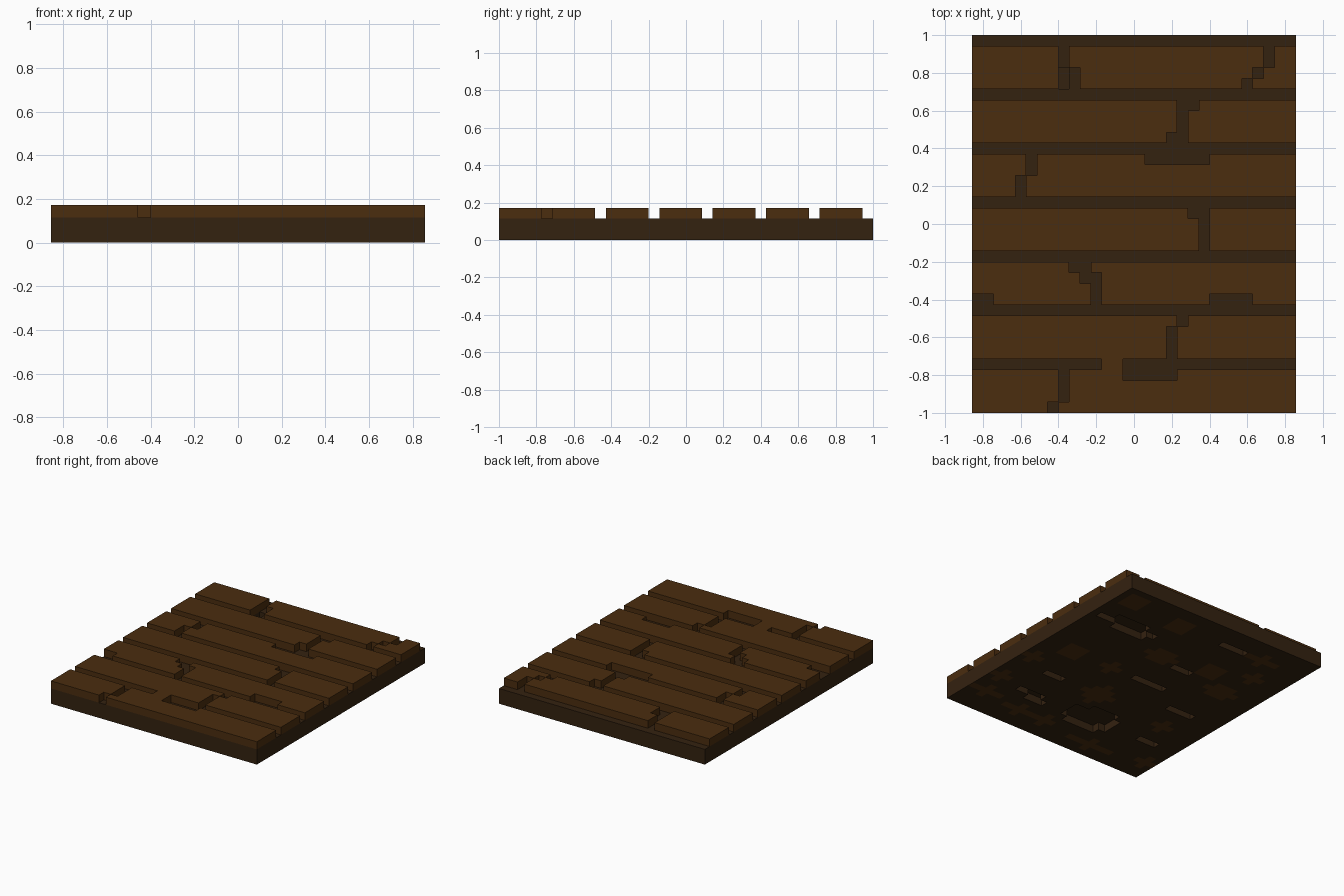
import bpy
import bmesh
from mathutils import Vector

cube = bpy.data.objects.get("Cube")
if cube:
    bpy.data.objects.remove(cube, do_unlink=True)

U = 2 / 35          # edge of one block
NX, NY = 30, 35     # floor size in blocks


def make_material(name, rgb):
    mat = bpy.data.materials.new(name)
    mat.use_nodes = True
    mat.diffuse_color = (*rgb, 1)
    bsdf = mat.node_tree.nodes["Principled BSDF"]
    bsdf.inputs["Base Color"].default_value = (*rgb, 1)
    bsdf.inputs["Roughness"].default_value = 0.9
    return mat


plank_brown = make_material("plank_brown", (0.070, 0.026, 0.0046))
dark_brown = make_material("dark_brown", (0.034, 0.0160, 0.0052))


def cells(i0, i1, j0, j1):
    """Blocks of an inclusive rectangle."""
    return {(i, j) for i in range(i0, i1 + 1) for j in range(j0, j1 + 1)}


def build_blocks(name, blocks, mats, face_rule=None):
    """Outer skin of a set of blocks, with flat areas merged."""
    bm = bmesh.new()
    verts = {}

    def vert(p):
        if p not in verts:
            verts[p] = bm.verts.new((p[0] * U - NX * U / 2,
                                     p[1] * U - NY * U / 2, p[2] * U))
        return verts[p]

    for b in blocks:
        for axis in range(3):
            for side in (0, 1):
                n = [0, 0, 0]
                n[axis] = 2 * side - 1
                if tuple(b[a] + n[a] for a in range(3)) in blocks:
                    continue
                ring = []
                for du, dv in ((0, 0), (1, 0), (1, 1), (0, 1)):
                    p = list(b)
                    p[axis] += side
                    p[(axis + 1) % 3] += du
                    p[(axis + 2) % 3] += dv
                    ring.append(vert(tuple(p)))
                face = bm.faces.new(ring if side else ring[::-1])
                if face_rule:
                    face.material_index = face_rule(b, n)
    bmesh.ops.dissolve_limit(bm, angle_limit=0.01, verts=bm.verts[:],
                             edges=bm.edges[:], delimit={'MATERIAL'})
    mesh = bpy.data.meshes.new(name)
    bm.to_mesh(mesh)
    bm.free()
    for m in mats:
        mesh.materials.append(m)
    obj = bpy.data.objects.new(name, mesh)
    bpy.context.collection.objects.link(obj)
    return obj


# Cracks in each plank: column range, row range inside the plank (0 to 3)
cracks = [
    [(8, 8, 1, 3), (7, 7, 0, 0), (14, 18, 3, 3)],
    [(19, 19, 3, 3), (18, 18, 0, 2)],
    [(9, 10, 3, 3), (10, 11, 2, 2), (11, 11, 0, 1), (0, 1, 0, 0), (22, 25, 0, 0)],
    [(20, 21, 3, 3), (21, 21, 0, 2)],
    [(5, 5, 2, 3), (4, 4, 0, 1), (16, 21, 3, 3)],
    [(19, 20, 3, 3), (19, 19, 0, 2), (18, 18, 0, 0)],
    [(8, 8, 0, 3), (9, 9, 0, 1), (27, 27, 2, 3), (26, 26, 1, 1), (25, 25, 0, 0)],
]

# Planks, one block thick, four rows wide with a one-row gap
for k, cuts in enumerate(cracks):
    plan = cells(0, NX - 1, 5 * k, 5 * k + 3)
    for i0, i1, r0, r1 in cuts:
        plan -= cells(i0, i1, 5 * k + r0, 5 * k + r1)
    build_blocks(f"plank_{k + 1}", {(i, j, 2) for i, j in plan}, [plank_brown])

# Splinter bridging the first gap
build_blocks("plank_splinter", {(12, 4, 2), (13, 4, 2)}, [plank_brown])

# Shallow pits in the underside
pits = set()
for rect in [(20, 28, 27, 27), (21, 25, 26, 26), (22, 26, 28, 28),
             (11, 15, 5, 5), (10, 16, 6, 8), (11, 14, 9, 9),
             (21, 24, 7, 7), (20, 22, 6, 6), (11, 15, 18, 18),
             (9, 12, 31, 31), (4, 7, 15, 15), (3, 5, 7, 7),
             (22, 24, 12, 12), (11, 13, 23, 23)]:
    pits |= cells(*rect)

# Lighter worn spots on the underside: centre and half sizes in blocks
spots = [(27, 32, 1.6, 1.4), (19, 31, 1.6, 1.3), (16, 24, 2, 1.4),
         (25, 18, 1.6, 1.5), (28, 14, 1.2, 1.4), (16, 12, 2.2, 2.2),
         (5, 22, 2.2, 1.4), (9, 25, 1.8, 1.3), (6, 31, 2, 1),
         (4, 27, 1.8, 1), (27, 4, 2.2, 1), (28, 8, 1.2, 1.2),
         (9, 2, 3.2, 1), (1, 3, 1.2, 1), (19, 18, 1.4, 1.2),
         (21, 3, 2.6, 1), (17, 3, 1.6, 1), (5, 11, 1.6, 1.2)]


def spot_rule(block, normal):
    i, j, k = block
    if k == 0 and normal[2] < 0:
        for ci, cj, a, b in spots:
            if ((i - ci) / a) ** 2 + ((j - cj) / b) ** 2 <= 1.01:
                return 1
    return 0


# Dark bed under the planks, two blocks thick
bed = {(i, j, k) for i in range(NX) for j in range(NY) for k in (0, 1)}
bed -= {(i, j, 0) for i, j in pits}
bed -= {(8, 30, 1), (8, 31, 1)}
build_blocks("floor_bed", bed, [dark_brown, plank_brown], spot_rule)
